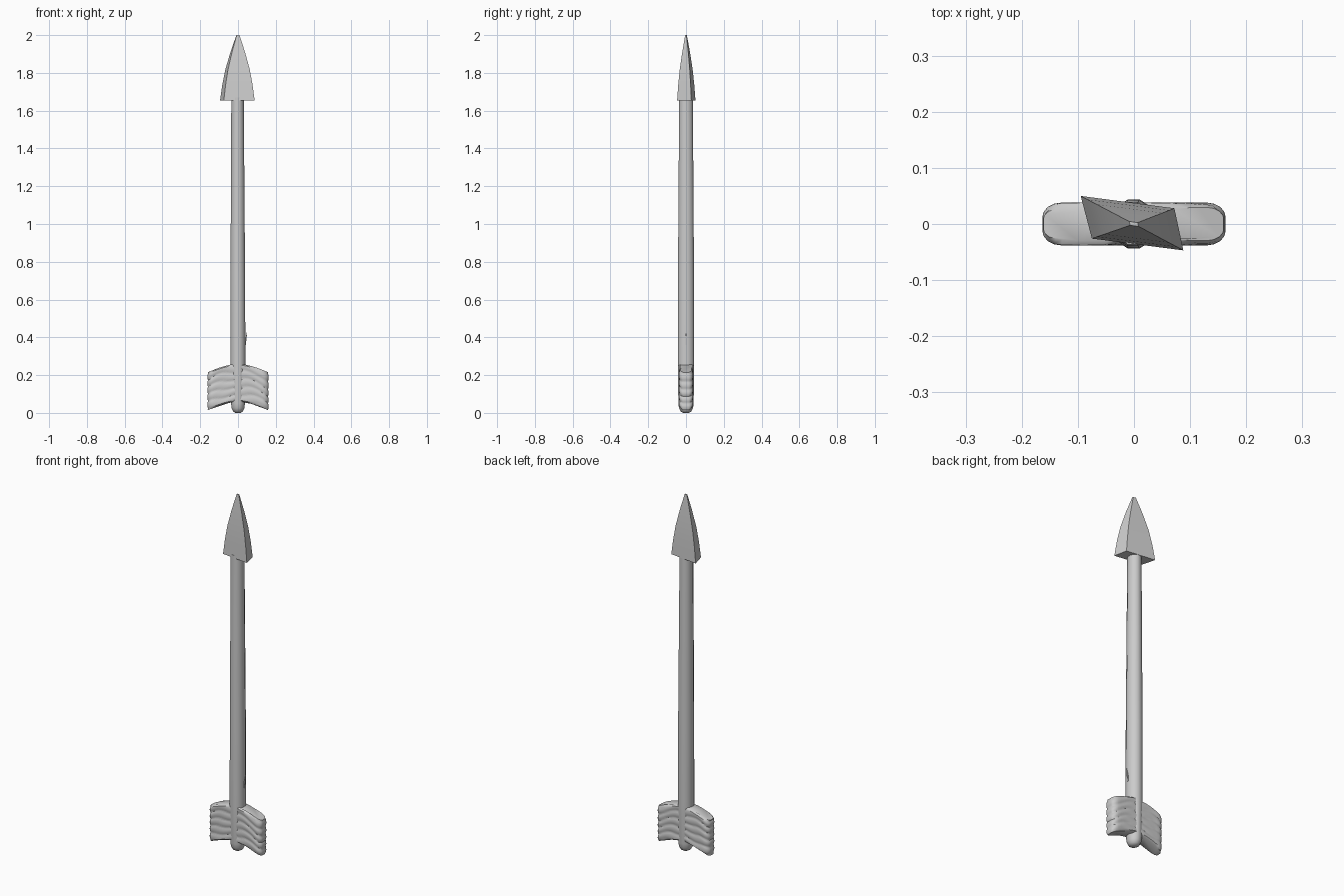
import bpy, bmesh, math

cube = bpy.data.objects.get("Cube")
if cube:
    bpy.data.objects.remove(cube, do_unlink=True)

grey = bpy.data.materials.new("plain_grey")
grey.use_nodes = True
colour = (0.6, 0.6, 0.6, 1)
grey.diffuse_color = colour
grey.node_tree.nodes["Principled BSDF"].inputs["Base Color"].default_value = colour


def loft(name, rings, smooth_angle=None):
    """Skin a stack of equal-length closed rings and cap both ends."""
    bm = bmesh.new()
    loops = [[bm.verts.new(p) for p in ring] for ring in rings]
    n = len(loops[0])
    for low, high in zip(loops, loops[1:]):
        for i in range(n):
            j = (i + 1) % n
            bm.faces.new((low[i], low[j], high[j], high[i]))
    bm.faces.new(loops[0][::-1])
    bm.faces.new(loops[-1])
    bmesh.ops.recalc_face_normals(bm, faces=bm.faces)
    mesh = bpy.data.meshes.new(name)
    bm.to_mesh(mesh)
    bm.free()
    mesh.materials.append(grey)
    obj = bpy.data.objects.new(name, mesh)
    bpy.context.collection.objects.link(obj)
    if smooth_angle:
        bpy.ops.object.select_all(action='DESELECT')
        obj.select_set(True)
        bpy.context.view_layer.objects.active = obj
        bpy.ops.object.shade_smooth_by_angle(angle=math.radians(smooth_angle))
    return obj


def circle(r, z, cx=0, sides=12):
    turns = [2 * math.pi * (i + 0.5) / sides for i in range(sides)]
    return [(cx + r * math.cos(a), 1.1 * r * math.sin(a), z) for a in turns]


# Shaft with a rounded nock end, thinning slightly towards the head
shaft_profile = [(0.014, 0), (0.027, 0.008), (0.035, 0.025), (0.038, 0.05),
                 (0.041, 0.25), (0.040, 0.7), (0.037, 1.2), (0.034, 1.67)]
loft("shaft", [circle(r, z, -0.003 * z / 2) for r, z in shaft_profile], 35)

# Skewed four-sided head with gently bulging edges
corners = [(-0.095, 0.05), (-0.075, -0.026), (0.088, -0.047), (0.072, 0.028)]
head_profile = [(1, 1.655), (0.87, 1.74), (0.70, 1.82), (0.42, 1.91), (0.09, 2.0)]
loft("arrowhead", [[(x * s, y * s, z) for x, y in corners] for s, z in head_profile], 30)


def feather(name, side):
    """Thick vane of overlapping barbs that sweep down and outwards."""
    barbs, steps = 5, 6
    count = barbs * steps
    half = [(0.01 + 0.12 * i / 8, 1) for i in range(9)]
    half += [(0.13 + 0.032 * math.sin(a), 0.35 + 0.65 * math.cos(a))
             for a in (0.4, 0.8, 1.2, 1.5)]
    outline = half + [(x, -y) for x, y in reversed(half)]
    rings = []
    for k in range(count + 1):
        t = k / count
        end = 0.8 if k in (0, count) else 1
        ring = []
        for x, y in outline:
            u = x / 0.16
            phase = t * barbs + 0.25 * math.sin(5 * u + side + 3 * t)
            groove = abs(math.sin(math.pi * phase)) ** 0.5
            depth = 0.032 + 0.006 * groove
            reach = x * (0.965 + 0.04 * groove) if x > 0.12 else x
            z = 0.06 + 0.2 * t - 0.045 * u ** 1.6
            ring.append((side * reach, y * depth * end, z))
        rings.append(ring)
    return loft(name, rings, 40)


feather("left_feather", 1)
feather("right_feather", -1)

# Small raised splinter on the left of the shaft
loft("splinter", [circle(0.003, 0.36, 0.039, 4), circle(0.004, 0.39, 0.042, 4),
                  circle(0.001, 0.43, 0.048, 4)])
